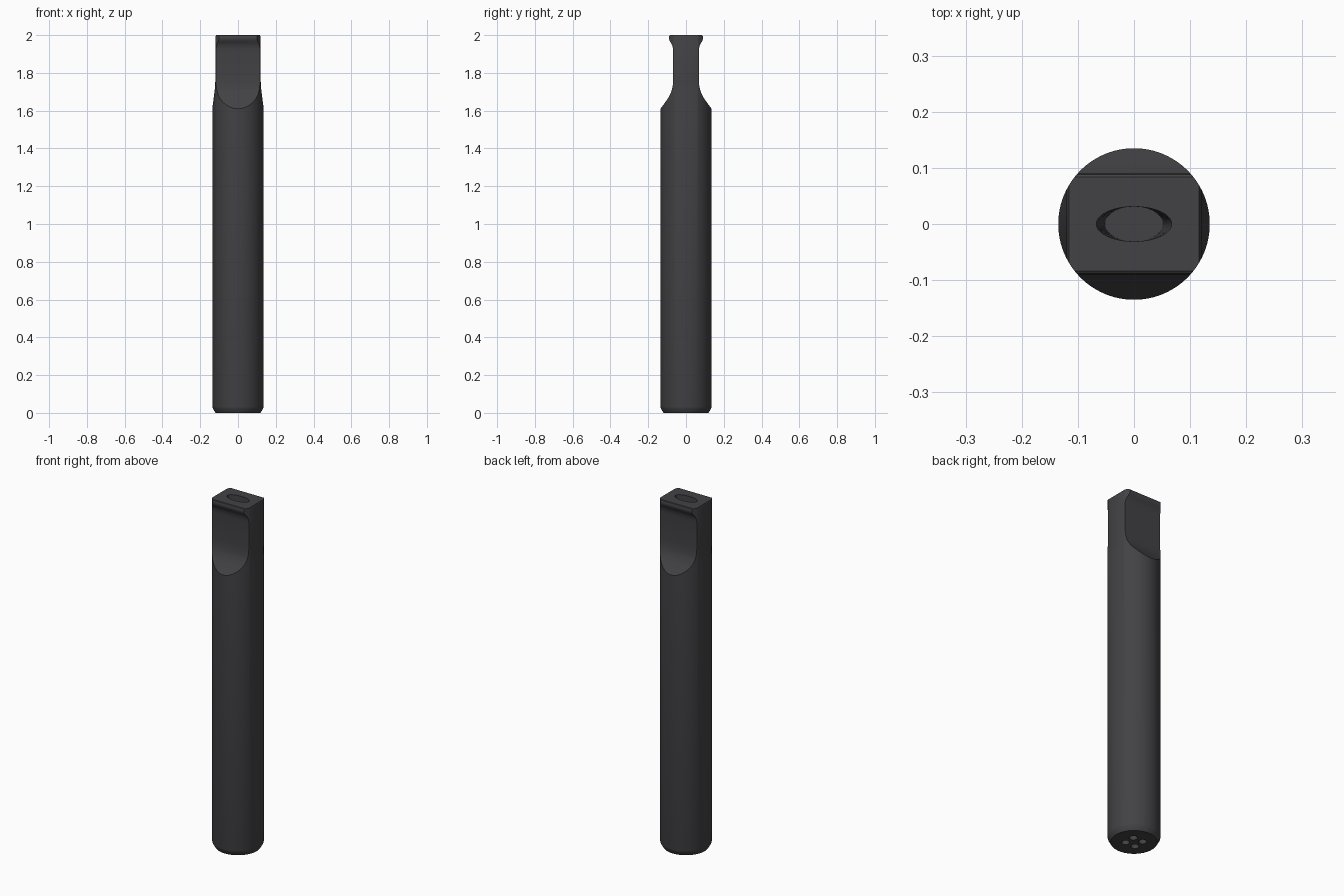
import bpy, bmesh, math
from mathutils import Matrix

cube = bpy.data.objects.get("Cube")
if cube:
    bpy.data.objects.remove(cube, do_unlink=True)

SEGS = 96

mat = bpy.data.materials.new("charcoal plastic")
mat.use_nodes = True
COLOUR = (0.055, 0.055, 0.060, 1)
mat.diffuse_color = COLOUR
mat.node_tree.nodes["Principled BSDF"].inputs["Base Color"].default_value = COLOUR


def make_object(name, bm):
    bmesh.ops.recalc_face_normals(bm, faces=bm.faces)
    mesh = bpy.data.meshes.new(name)
    bm.to_mesh(mesh)
    bm.free()
    mesh.materials.append(mat)
    obj = bpy.data.objects.new(name, mesh)
    bpy.context.collection.objects.link(obj)
    return obj


def loft(name, rings, centre=(0, 0)):
    """Stack of ellipses given as (z, x radius, y radius), capped."""
    bm = bmesh.new()
    loops = []
    for z, rx, ry in rings:
        loops.append([bm.verts.new((centre[0] + rx * math.cos(a), centre[1] + ry * math.sin(a), z))
                      for a in (2 * math.pi * i / SEGS for i in range(SEGS))])
    for low, high in zip(loops, loops[1:]):
        for i in range(SEGS):
            j = (i + 1) % SEGS
            bm.faces.new((low[i], low[j], high[j], high[i]))
    bm.faces.new(loops[0])
    bm.faces.new(loops[-1])
    return make_object(name, bm)


def prism(name, half_profile, turn=0):
    """Mirrored (z, half width) outline across y, extruded along x, then turned about z."""
    outline = [(w, z) for z, w in half_profile] + [(-w, z) for z, w in reversed(half_profile)]
    bm = bmesh.new()
    face = bm.faces.new([bm.verts.new((-0.4, y, z)) for y, z in outline])
    new = bmesh.ops.extrude_face_region(bm, geom=[face])["geom"]
    bmesh.ops.translate(bm, vec=(0.8, 0, 0), verts=[v for v in new if isinstance(v, bmesh.types.BMVert)])
    bmesh.ops.rotate(bm, verts=bm.verts, matrix=Matrix.Rotation(turn, 3, 'Z'))
    return make_object(name, bm)


def combine(target, tool, operation):
    mod = target.modifiers.new(tool.name, 'BOOLEAN')
    mod.object = tool
    mod.operation = operation
    mod.solver = 'EXACT'
    bpy.context.view_layer.objects.active = target
    bpy.ops.object.modifier_apply(modifier=mod.name)
    bpy.data.objects.remove(tool, do_unlink=True)


# Round barrel with a chamfered foot
R = 0.135
body = loft("tube_body", [(0, 0.119, 0.119), (0.006, 0.123, 0.123), (0.024, 0.133, 0.133),
                          (0.032, R, R), (2.05, R, R)])

# Front and back scoops that leave a flat neck and a flared lip
scoop = prism("neck_scoop", [(-0.1, 0.2), (1.56, 0.2), (1.61, 0.135), (1.65, 0.106), (1.67, 0.092),
                             (1.69, 0.082), (1.71, 0.075), (1.735, 0.070), (1.77, 0.068),
                             (1.92, 0.068), (1.94, 0.071), (1.955, 0.077), (1.97, 0.087),
                             (1.98, 0.090), (1.99, 0.090), (1.997, 0.088), (2.0, 0.084)])
combine(body, scoop, 'INTERSECT')

# Shallow tapers on the left and right of the neck
taper = prism("neck_taper", [(-0.1, 0.2), (1.58, 0.2), (1.62, 0.135), (1.68, 0.127), (1.72, 0.122),
                             (1.76, 0.120), (1.99, 0.120), (2.0, 0.116), (2.1, 0.116)], math.pi / 2)
combine(body, taper, 'INTERSECT')

# Inner chamber, mouth bore and four air holes in the foot
combine(body, loft("chamber", [(0.04, 0.1, 0.1), (1.55, 0.1, 0.1), (1.62, 0.05, 0.04)]), 'DIFFERENCE')
combine(body, loft("mouth_bore", [(1.5, 0.052, 0.031), (2.0, 0.067, 0.031), (2.1, 0.067, 0.031)]), 'DIFFERENCE')
for sx in (-1, 1):
    for sy in (-1, 1):
        hole = loft("air_hole", [(-0.1, 0.021, 0.021), (0.1, 0.021, 0.021)], (sx * 0.031, sy * 0.031))
        combine(body, hole, 'DIFFERENCE')

# Smooth shading with crisp edges
bpy.ops.object.select_all(action='DESELECT')
body.select_set(True)
bpy.context.view_layer.objects.active = body
bpy.ops.object.shade_smooth_by_angle(angle=math.radians(30))
